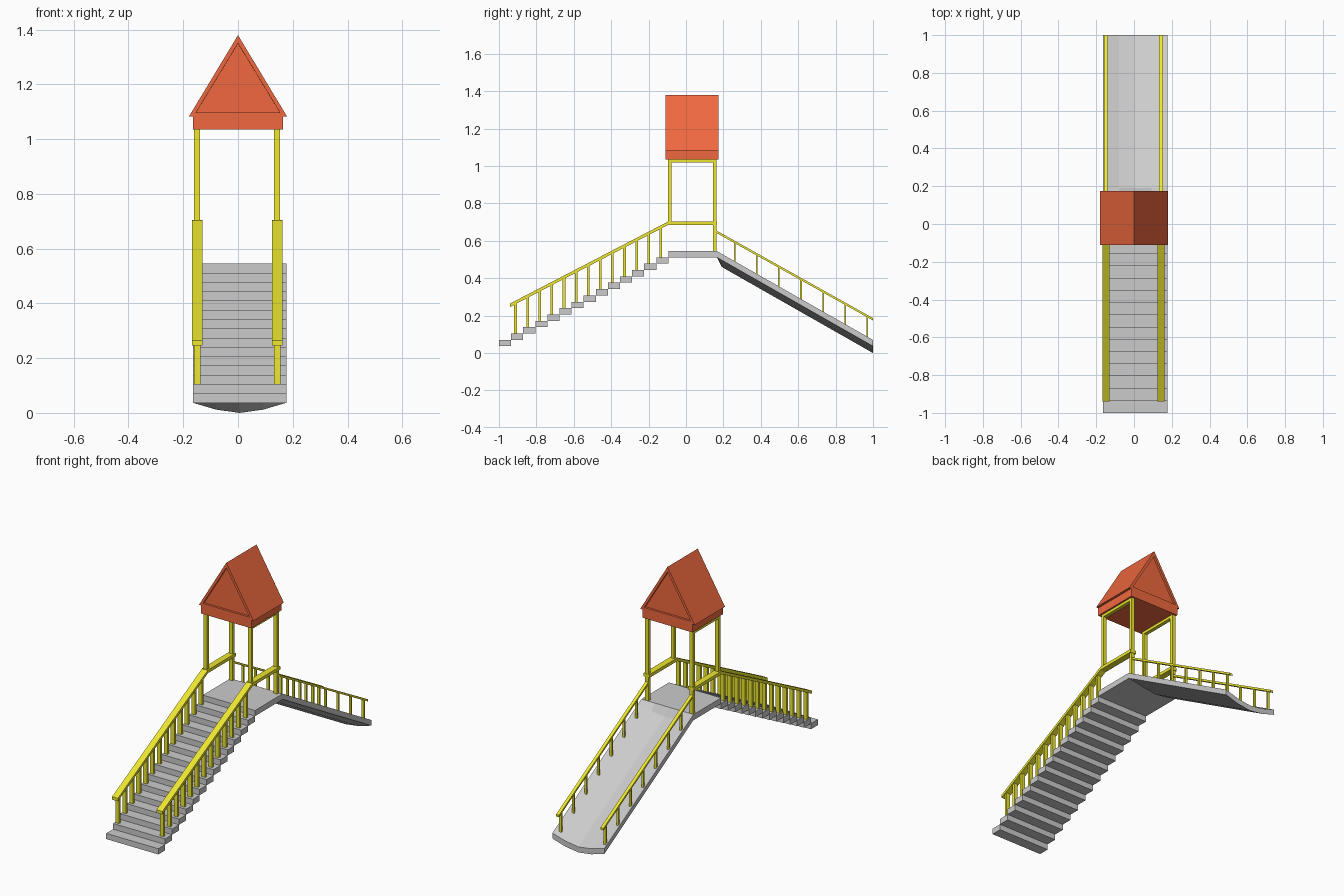
import bpy, bmesh

if "Cube" in bpy.data.objects:
    bpy.data.objects.remove(bpy.data.objects["Cube"])


def material(name, color):
    m = bpy.data.materials.new(name)
    m.diffuse_color = color
    m.use_nodes = True
    m.node_tree.nodes["Principled BSDF"].inputs["Base Color"].default_value = m.diffuse_color
    return m


YELLOW = material("yellow", (0.85, 0.80, 0.03, 1))
RED = material("red", (0.87, 0.14, 0.05, 1))


def finish(name, bm, mat=None):
    bmesh.ops.recalc_face_normals(bm, faces=bm.faces)
    me = bpy.data.meshes.new(name)
    bm.to_mesh(me)
    bm.free()
    ob = bpy.data.objects.new(name, me)
    bpy.context.collection.objects.link(ob)
    if mat:
        me.materials.append(mat)
    return ob


def loft(name, rings, mat=None):
    """Skin closed rings of points and cap both ends."""
    bm = bmesh.new()
    loops = [[bm.verts.new(p) for p in ring] for ring in rings]
    n = len(loops[0])
    for a, b in zip(loops, loops[1:]):
        for i in range(n):
            j = (i + 1) % n
            bm.faces.new((a[i], a[j], b[j], b[i]))
    bm.faces.new(loops[0])
    bm.faces.new(loops[-1])
    return finish(name, bm, mat)


def beam(name, x, w, start, end, h, mat=None):
    """Bar of width w and height h whose top runs between two (y, z) points."""
    return loft(name, [[(x - w / 2, y, z - h), (x + w / 2, y, z - h),
                        (x + w / 2, y, z), (x - w / 2, y, z)]
                       for y, z in (start, end)], mat)


def post(name, x, y, wx, wy, z0, z1, mat=YELLOW):
    return beam(name, x, wx, (y - wy / 2, z1), (y + wy / 2, z1), z1 - z0, mat)


# Steps and platform
CX, W = 0.006, 0.342
RUN, RISE, BASE, STEPS = 0.906 / 14, 0.0339, 0.037, 14
for i in range(STEPS):
    y, top = -1 + i * RUN, BASE + (i + 1) * RISE
    beam(f"step_{i + 1}", CX, W, (y, top), (y + RUN, top), RISE)
beam("platform", CX, W, (-0.094, 0.545), (0.165, 0.545), RISE)

# Slide: trough that goes from flat to curved just behind the platform
profile = [(-0.5, 0), (-0.25, 0.68), (0, 1), (0.25, 0.68), (0.5, 0)]
rings = []
for y, z, sag in ((0.165, 0.545, 0), (0.19, 0.531, 0.037), (1, 0.07, 0.037)):
    top = [(CX + u * W, y, z - sag * s) for u, s in profile]
    rings.append(top + [(a, b, c - 0.033) for a, b, c in reversed(top)])
loft("slide", rings)


def stair_top(y):
    return 0.265 + (y + 0.94) * 0.439 / 0.846


def slide_top(y):
    return 0.655 - (y - 0.163) * 0.468 / 0.837


for side, sx in (("left", -1), ("right", 1)):
    x = sx * 0.146 - 0.003
    # Stair handrail and balusters
    beam(f"stair_rail_{side}", x, 0.038, (-0.94, stair_top(-0.94)),
         (-0.094, stair_top(-0.094)), 0.018, YELLOW)
    for i in range(1, STEPS):
        y = -1 + (i + 0.37) * RUN
        post(f"stair_baluster_{side}_{i}", x, y, 0.024, 0.014,
             BASE + (i + 1) * RISE, stair_top(y) - 0.009)
    # Tower frame
    beam(f"tower_rail_{side}", x, 0.038, (-0.098, 0.704), (0.165, 0.704), 0.019, YELLOW)
    beam(f"roof_beam_{side}", x, 0.022, (-0.094, 1.037), (0.163, 1.037), 0.018, YELLOW)
    post(f"front_post_{side}", x, -0.086, 0.022, 0.018, 0.70, 1.036)
    post(f"back_post_{side}", x, 0.154, 0.022, 0.018, 0.545, 1.036)
    # Slide handrail and balusters
    beam(f"slide_rail_{side}", x, 0.019, (0.163, slide_top(0.163)),
         (1, slide_top(1)), 0.013, YELLOW)
    for i in range(7):
        y = 0.26 + i * 0.1183
        post(f"slide_baluster_{side}_{i + 1}", x, y, 0.014, 0.009,
             0.532 - (y - 0.165) * 0.569, slide_top(y) - 0.006)

# Roof: box skirt and gable with recessed triangle in each end
Y0, Y1 = -0.11, 0.174
beam("roof_skirt", 0, 0.33, (Y0, 1.085), (Y1, 1.085), 0.05, RED)
roof = loft("roof_gable", [[(-0.179, y, 1.083), (0.179, y, 1.083), (0, y, 1.38)]
                           for y in (Y0, Y1)], RED)
bm = bmesh.new()
bm.from_mesh(roof.data)
ends = [f for f in bm.faces if len(f.verts) == 3]
bmesh.ops.inset_individual(bm, faces=ends, thickness=0.03)
bmesh.ops.inset_individual(bm, faces=ends, thickness=0.0005, depth=-0.012)
bm.to_mesh(roof.data)
bm.free()
